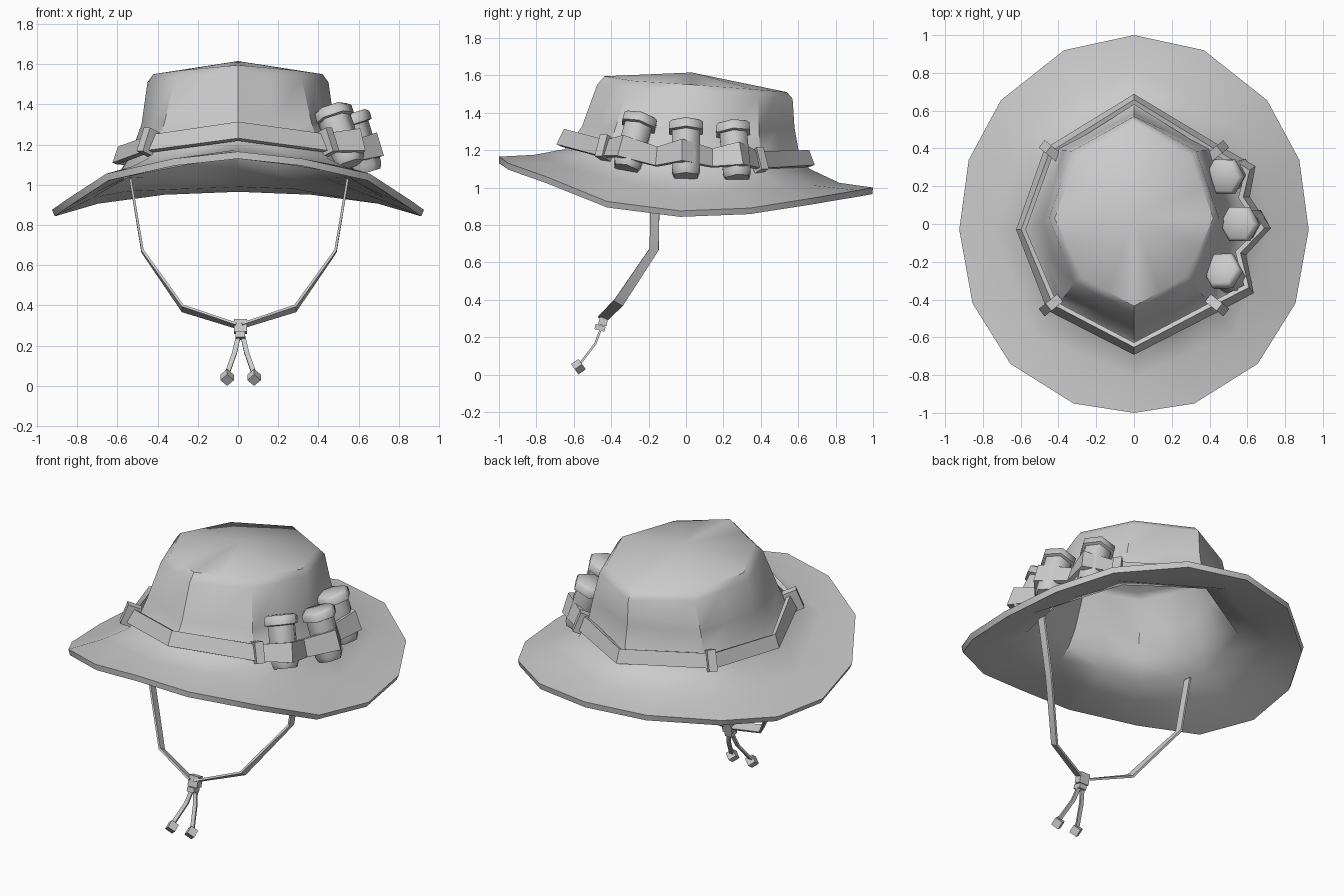
import bpy, bmesh, math
from mathutils import Vector, Matrix

if "Cube" in bpy.data.objects:
    bpy.data.objects.remove(bpy.data.objects["Cube"])

def make(name, verts, faces, thick=0, offset=0, angle=40):
    me = bpy.data.meshes.new(name)
    me.from_pydata([tuple(v) for v in verts], [], faces)
    me.update()
    ob = bpy.data.objects.new(name, me)
    bpy.context.collection.objects.link(ob)
    bpy.ops.object.select_all(action='DESELECT')
    ob.select_set(True)
    bpy.context.view_layer.objects.active = ob
    if thick:
        m = ob.modifiers.new("thickness", 'SOLIDIFY')
        m.thickness, m.offset, m.use_even_offset = thick, offset, True
        bpy.ops.object.modifier_apply(modifier=m.name)
    if angle:
        bpy.ops.object.shade_smooth_by_angle(angle=math.radians(angle))
    return ob

def ribbon(name, pairs, closed=False, thick=0.02):
    verts = [v for p in pairs for v in p]
    n = len(pairs)
    faces = []
    for i in range(n if closed else n - 1):
        j = (i + 1) % n
        faces.append((2*i, 2*i+1, 2*j+1, 2*j))
    return make(name, verts, faces, thick, 0, 25)

def box(name, loc, size, rot=Matrix.Identity(3)):
    verts = [Vector(loc) + rot @ Vector((x*size[0]/2, y*size[1]/2, z*size[2]/2))
             for x in (-1, 1) for y in (-1, 1) for z in (-1, 1)]
    faces = [(0, 1, 3, 2), (4, 6, 7, 5), (0, 4, 5, 1), (2, 3, 7, 6), (0, 2, 6, 4), (1, 5, 7, 3)]
    return make(name, verts, faces, angle=0)

def full_ring(half):
    """Half outline, front to back, mirrored to a 16-point loop."""
    half = [Vector(p) for p in half]
    if len(half) == 5:
        fine = []
        for a, b in zip(half, half[1:]):
            fine += [a, (a + b) / 2]
        half = fine + [half[-1]]
    return half + [Vector((-p.x, p.y, p.z)) for p in half[-2:0:-1]]

# Hat shell: rim, brim and eight-sided crown
rings = [full_ring(h) for h in (
    [(0, -1, 1.165), (.32, -.95, 1.13), (.655, -.74, 1.055), (.855, -.42, .925), (.925, -.03, .875),
     (.875, .34, .89), (.705, .655, .94), (.37, .92, .985), (0, 1, 1.0)],
    [(0, -.81, 1.175), (.53, -.58, 1.09), (.74, -.03, .965), (.57, .52, 1.0), (0, .82, 1.025)],
    [(0, -.65, 1.205), (.44, -.46, 1.135), (.59, -.03, 1.06), (.45, .42, 1.065), (0, .66, 1.1)],
    [(0, -.60, 1.26), (.395, -.41, 1.21), (.53, 0, 1.16), (.40, .40, 1.16), (0, .605, 1.18)],
    [(0, -.555, 1.33), (.365, -.38, 1.31), (.48, .01, 1.3), (.375, .39, 1.3), (0, .58, 1.32)],
    [(0, -.475, 1.55), (.315, -.31, 1.53), (.45, .03, 1.51), (.33, .385, 1.485), (0, .57, 1.475)],
    [(0, -.435, 1.595), (.275, -.28, 1.57), (.42, .03, 1.55), (.3, .36, 1.525), (0, .54, 1.51)])]
verts = [v for r in rings for v in r] + [Vector((0, .03, 1.615))]
faces = []
for r in range(len(rings) - 1):
    for k in range(16):
        j = (k + 1) % 16
        faces.append((r*16 + k, r*16 + j, r*16 + 16 + j, r*16 + 16 + k))
top = 16 * (len(rings) - 1)
faces += [(top + k, top + (k + 1) % 16, len(verts) - 1) for k in range(16)]
make("hat_shell", verts, faces, 0.035, -1)

# Hat band, zigzagging around the canisters on the right
band = [((0, -.64, 1.307), (0, -.68, 1.225)),
        ((.42, -.42, 1.25), (.45, -.45, 1.165)),
        ((.595, -.33, 1.275), (.62, -.36, 1.165)),
        ((.55, -.15, 1.215), (.58, -.16, 1.115)),
        ((.675, -.02, 1.255), (.71, -.02, 1.14)),
        ((.565, .14, 1.205), (.60, .14, 1.11)),
        ((.60, .28, 1.24), (.63, .30, 1.12)),
        ((.44, .375, 1.19), (.465, .395, 1.10)),
        ((0, .645, 1.195), (0, .675, 1.115)),
        ((-.44, .37, 1.18), (-.465, .39, 1.10)),
        ((-.585, -.03, 1.185), (-.612, -.03, 1.105)),
        ((-.42, -.42, 1.245), (-.45, -.45, 1.165))]
ribbon("hat_band", band, True, 0.025)

# Band loops
for s, side in ((1, "right"), (-1, "left")):
    for y, z, end in ((-.43, 1.21, "front"), (.385, 1.142, "back")):
        out = Vector((s, math.copysign(.8, y), 0)).normalized()
        up = (Vector((0, 0, 1)) - out * .4).normalized()
        tan = up.cross(out).normalized()
        rot = Matrix((tan, up.cross(tan) * -1, up)).transposed()
        box(f"band_loop_{end}_{side}", (s*.44, y, z), (.05, .085, .125), rot)

# Canisters: six-sided body with a wider cap
profile = [(.072, 0), (.085, .03), (.085, .245), (.104, .25), (.104, .29), (.085, .305)]
for i, (lo, hi) in enumerate((((.555, -.32, 1.10), (.46, -.24, 1.38)),
                              ((.64, 0, 1.06), (.55, 0, 1.35)),
                              ((.56, .275, 1.05), (.475, .25, 1.325)))):
    lo, hi = Vector(lo), Vector(hi)
    q = Vector((0, 0, 1)).rotation_difference(hi - lo)
    vs = [lo + q @ Vector((r*math.cos(k*math.pi/3), r*math.sin(k*math.pi/3), h))
          for r, h in profile for k in range(6)]
    fs = [(6*r + k, 6*r + (k + 1) % 6, 6*r + 6 + (k + 1) % 6, 6*r + 6 + k)
          for r in range(len(profile) - 1) for k in range(6)]
    fs += [tuple(range(5, -1, -1)), tuple(range(len(vs) - 6, len(vs)))]
    make(f"canister_{i + 1}", vs, fs, angle=62)

# Chin strap halves, hanging cords and their end beads
strap = [((.54, -.165, 1.03), (0, .025, 0)), ((.48, -.17, .67), (0, .024, -.005)),
         ((.28, -.36, .385), (0, .024, -.014)), ((.015, -.445, .30), (0, .024, -.01))]
cord = [((.012, -.455, .245), (.012, 0, 0)), ((.03, -.485, .165), (.012, 0, 0)),
        ((.067, -.565, .06), (.012, 0, 0))]
for s, side in ((1, "right"), (-1, "left")):
    def strip(path, shift):
        res = []
        for p, w in path:
            p = Vector((s*p[0] + shift, p[1], p[2]))
            res.append((p - Vector(w), p + Vector(w)))
        return res
    ribbon(f"chin_strap_{side}", strip(strap, .005), thick=.012)
    ribbon(f"cord_{side}", strip(cord, .013), thick=.012)
    rot = Matrix.Rotation(math.radians(35), 3, 'X') @ Matrix.Rotation(math.radians(45), 3, 'Y')
    box(f"cord_bead_{side}", (.013 + s*.067, -.575, .042), (.048, .048, .048), rot)

# Cord lock
tilt = Matrix.Rotation(math.radians(-15), 3, 'X')
box("cord_lock", (.012, -.44, .295), (.065, .045, .065), tilt)
box("cord_lock_collar", (.012, -.46, .25), (.048, .055, .028), tilt)
